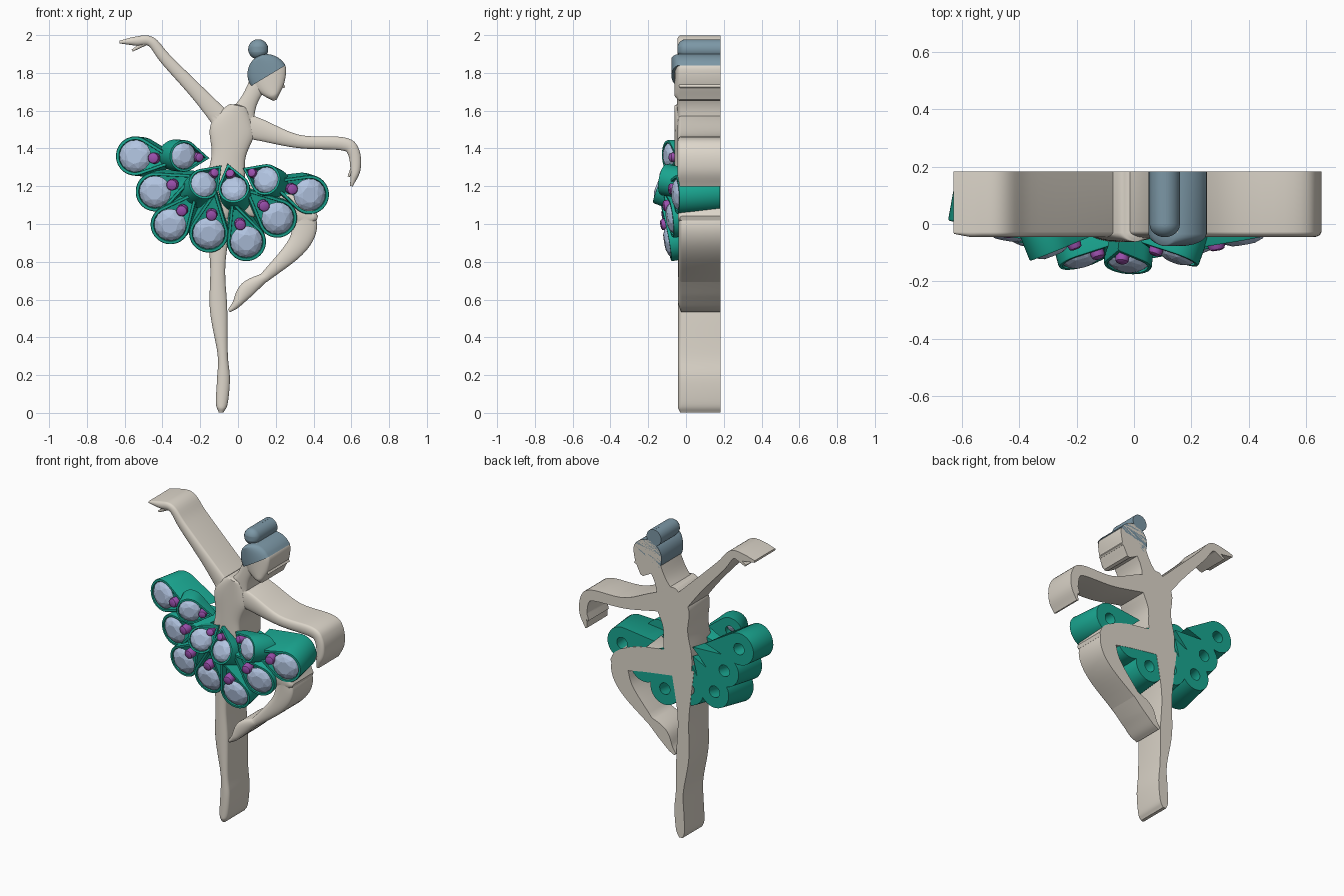
import bpy, bmesh, math
from mathutils import Vector

if "Cube" in bpy.data.objects:
    bpy.data.objects.remove(bpy.data.objects["Cube"])

BACK = 0.182

def material(name, *col):
    m = bpy.data.materials.new(name)
    m.diffuse_color = (*col, 1)
    m.use_nodes = True
    m.node_tree.nodes["Principled BSDF"].inputs["Base Color"].default_value = m.diffuse_color
    return m

SKIN = material("ivory", .72, .67, .59)
HAIR = material("slate_blue", .2, .31, .38)
TEAL = material("teal", .01, .38, .28)
GEM = material("pale_blue", .45, .56, .76)
BEAD = material("violet", .33, .08, .42)

def smooth_edges(ob):
    bpy.ops.object.select_all(action='DESELECT')
    ob.select_set(True)
    bpy.context.view_layer.objects.active = ob
    bpy.ops.object.shade_smooth_by_angle(angle=math.radians(35))

def finish(name, bm, mat, smooth=True):
    bmesh.ops.recalc_face_normals(bm, faces=bm.faces)
    me = bpy.data.meshes.new(name)
    bm.to_mesh(me)
    bm.free()
    ob = bpy.data.objects.new(name, me)
    bpy.context.collection.objects.link(ob)
    me.materials.append(mat)
    if smooth:
        smooth_edges(ob)
    return ob

def bridge(bm, a, b):
    n = len(a)
    for i in range(n):
        bm.faces.new((a[i], a[(i + 1) % n], b[(i + 1) % n], b[i]))

def spline(pts, steps=6):
    P = [Vector(p) for p in pts]
    P = [2 * P[0] - P[1]] + P + [2 * P[-1] - P[-2]]
    out = []
    for i in range(1, len(P) - 2):
        a, b, c, d = P[i - 1:i + 3]
        for k in range(steps):
            t = k / steps
            out.append((2 * b + (c - a) * t + (2 * a - 5 * b + 4 * c - d) * t * t
                        + (3 * b - a - 3 * c + d) * t ** 3) / 2)
    return out + [P[-2]]

def limb(name, pts, y0=-.025, h=.022, mat=SKIN):
    """Sweep a D-shaped section (domed front, straight walls, flat back) along x, z, radius points."""
    S = spline(pts)
    bm = bmesh.new()
    rings = []
    for i, s in enumerate(S):
        t = S[min(i + 1, len(S) - 1)] - S[max(i - 1, 0)]
        t = Vector((t.x, t.y)).normalized()
        r = max(s.z, .004)
        arc = [math.pi * k / 12 for k in range(13)]
        sec = [(r, BACK)] + [(r * math.cos(a), y0 - min(h, r * .9) * math.sin(a)) for a in arc] + [(-r, BACK)]
        rings.append([bm.verts.new((s.x - t.y * a, y, s.y + t.x * a)) for a, y in sec])
    for a, b in zip(rings, rings[1:]):
        bridge(bm, a, b)
    bm.faces.new(rings[0])
    bm.faces.new(rings[-1])
    return finish(name, bm, mat)

# torso, into which every limb is merged
body = limb("dancer_body", [(-.11, 1.04, .06), (-.07, 1.2, .1), (-.05, 1.36, .09),
                            (-.03, 1.5, .118), (0, 1.61, .06), (.005, 1.63, .02)], -.03, .032)

def merge(*args):
    part = limb(*args)
    m = body.modifiers.new("merge", 'BOOLEAN')
    m.operation, m.solver, m.use_self, m.object = 'UNION', 'EXACT', True, part
    bpy.context.view_layer.objects.active = body
    bpy.ops.object.modifier_apply(modifier=m.name)
    bpy.data.objects.remove(part)

# legs
merge("standing_leg", [(-.09, .002, .012), (-.086, .05, .031), (-.077, .18, .034), (-.081, .31, .027),
                       (-.103, .55, .046), (-.107, .8, .041), (-.1, 1.12, .085)], -.02)
merge("raised_thigh", [(-.07, 1.14, .08), (.2, 1.1, .08), (.36, 1.05, .06), (.42, 1.03, .012)], -.021)
merge("raised_shin", [(.355, 1.08, .04), (.355, .98, .063), (.3, .87, .052), (.135, .712, .026)], -.019)
merge("raised_foot", [(.16, .73, .02), (.05, .655, .042), (-.01, .575, .022), (-.048, .54, .009)], -.02)
# arms
merge("raised_arm", [(-.04, 1.5, .06), (-.2, 1.68, .041), (-.38, 1.87, .031), (-.46, 1.965, .026),
                     (-.54, 1.968, .024), (-.627, 1.963, .007)], -.028, .018)
merge("raised_fingers", [(-.49, 1.96, .015), (-.56, 1.918, .006)])
merge("side_arm", [(0, 1.53, .07), (.11, 1.5, .058), (.32, 1.437, .035), (.55, 1.425, .035),
                   (.61, 1.385, .032), (.622, 1.29, .027), (.6, 1.2, .007)], -.027, .019)
merge("side_thumb", [(.615, 1.32, .012), (.586, 1.25, .006)])
# neck and head
merge("neck", [(0, 1.53, .09), (.055, 1.645, .047), (.12, 1.77, .05)])
merge("head", [(.14, 1.897, .012), (.145, 1.87, .066), (.154, 1.81, .101), (.175, 1.72, .07),
               (.195, 1.655, .01)], -.031, .03)
merge("nose", [(.2, 1.775, .02), (.246, 1.722, .006)], -.029, .012)
smooth_edges(body)

# hair cap and bun, both swept as round profiles
quarter = [math.radians(a) for a in range(0, 91, 15)]
limb("hair_cap", [(.16 - .06 * math.sin(a), 1.785 + .1 * math.sin(a), .107 * math.cos(a)) for a in quarter],
     -.035, .042, HAIR)
limb("hair_bun", [(.107, 1.925 + s * .053 * math.sin(a), .053 * math.cos(a))
                  for s, q in ((-1, quarter[:0:-1]), (1, quarter)) for a in q], 0, .046, HAIR)

def petal(i, x, z, r, hub, length, yc, slope, yb):
    """Teardrop cup pointing at the hub, with a through hole, a faceted stone and a bead."""
    C = Vector((x, yc, z))
    u = (Vector((hub[0] - x, 0, hub[1] - z)).normalized() + Vector((0, slope, 0))).normalized()
    d = r * length
    v = u.cross(Vector((0, 1, 0))).normalized()
    inward = u.cross(v)
    if inward.y < 0:
        inward = -inward
    N = 40

    def spoke(f, rad, out=0):
        return C + (u * math.cos(f) + v * math.sin(f)) * rad - inward * out

    def tear(s, depth=0.0, to_back=False, tip=d):
        a = math.acos(r / tip)
        out = []
        for k in range(N):
            f = 2 * math.pi * k / N
            g = min(f, 2 * math.pi - f)
            p = spoke(f, s * (r / math.cos(a - g) if g < a else r), -depth)
            if to_back:
                p += inward * ((yb - p.y) / inward.y)
            out.append(p)
        return out

    bm = bmesh.new()
    loops = [tear(1, 0, True), tear(1, .006), tear(.97), tear(.84), tear(.8, .04),
             tear(.36, .05, False, r), tear(.36, 0, True, r)]
    R = [[bm.verts.new(p) for p in l] for l in loops]
    for a, b in zip(R, R[1:] + R[:1]):
        bridge(bm, a, b)
    finish(f"petal_{i}", bm, TEAL)
    # faceted stone
    bm = bmesh.new()
    g = r * .82
    for rad, out, cnt, off in ((1, 0, 16, 0), (.8, .2, 8, .5), (.5, .32, 8, 0), (.25, -.4, 8, 0)):
        for k in range(cnt):
            bm.verts.new(spoke(2 * math.pi * (k + off) / cnt, g * rad, g * out - .008))
    bmesh.ops.convex_hull(bm, input=bm.verts)
    bmesh.ops.dissolve_limit(bm, angle_limit=.02, verts=bm.verts, edges=bm.edges)
    finish(f"stone_{i}", bm, GEM, False)
    # bead
    bm = bmesh.new()
    R = [[bm.verts.new(spoke(math.pi * k / 8, r * .29 * s, h) + u * r * .97) for k in range(16)]
         for s, h in ((1, -.03), (1, .008), (.88, .018), (.55, .023))]
    for p, q in zip(R, R[1:]):
        bridge(bm, p, q)
    bm.faces.new(R[0])
    bm.faces.new(R[-1])
    finish(f"bead_{i}", bm, BEAD)

# skirt: outer fan reaching the back plane, then the shallow upper petals
outer = [(-.545, 1.36), (-.44, 1.17), (-.36, .995), (-.155, .95), (.045, .905), (.21, 1.03), (.38, 1.155)]
for i, (x, z) in enumerate(outer, 1):
    petal(i, x, z, .104, (-.1, 1.31), 2.35, -.095 + .3 * x * x, -.18, .18)
upper = [(-.285, 1.36), (-.18, 1.213), (-.022, 1.19), (.145, 1.235)]
for i, (x, z) in enumerate(upper, 8):
    petal(i, x, z, .084, (-.06, 1.34), 1.75, -.145 + .8 * (x + .04) ** 2, .4, .01)
